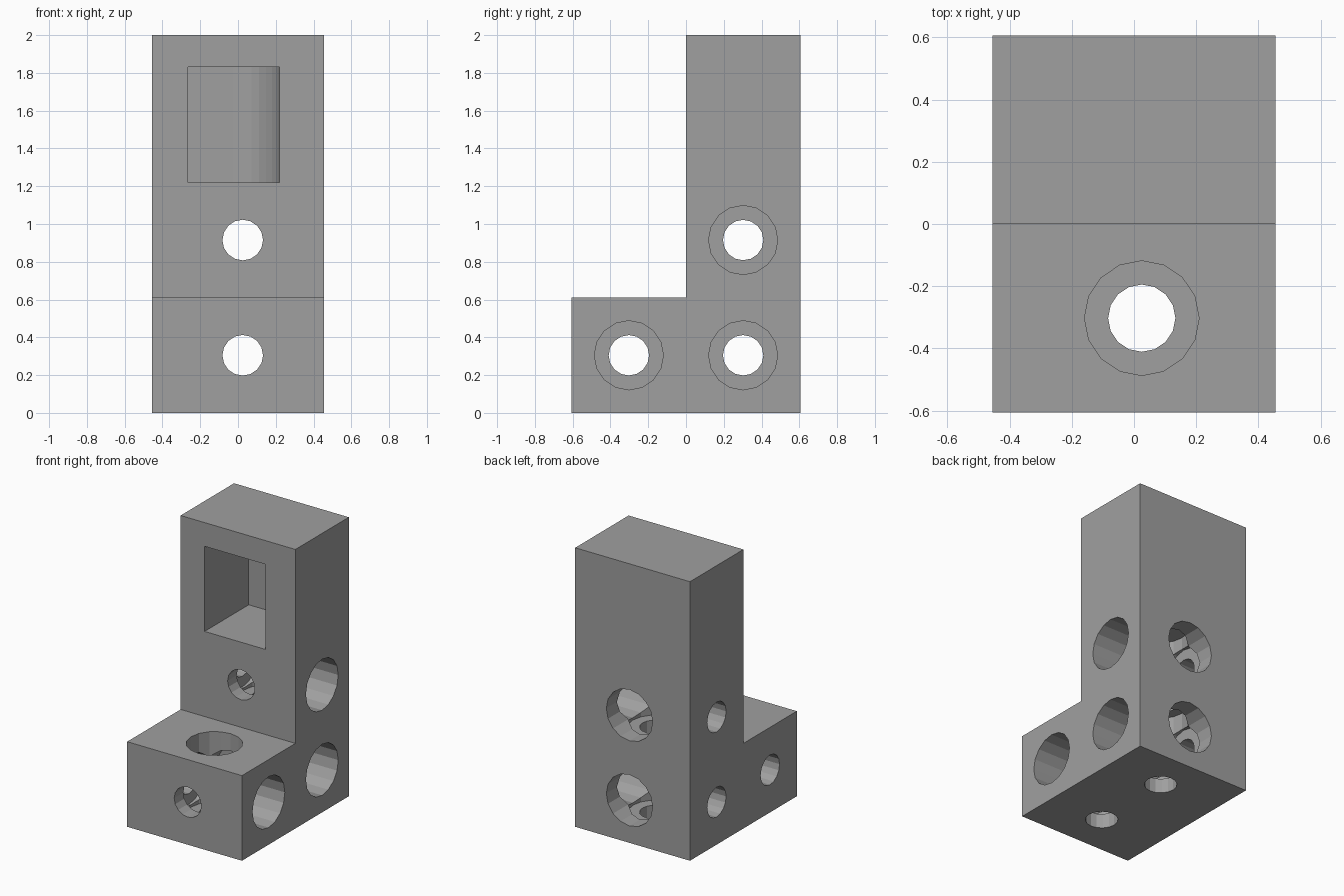
import bpy, bmesh, math
from mathutils import Matrix, Vector

if "Cube" in bpy.data.objects:
    bpy.data.objects.remove(bpy.data.objects["Cube"])

HALF = 0.305          # half of one cubic grid unit
HX, HY = 0.455, 0.605 # half width and half depth
BORE, BOLT = 0.183, 0.107
FLOOR = 0.2           # bore floor distance behind the unit centre

grey = bpy.data.materials.new("plain_grey")
grey.diffuse_color = (0.35, 0.35, 0.35, 1)
grey.use_nodes = True
grey.node_tree.nodes["Principled BSDF"].inputs["Base Color"].default_value = grey.diffuse_color


def make_object(name, bm):
    bmesh.ops.recalc_face_normals(bm, faces=bm.faces)
    mesh = bpy.data.meshes.new(name)
    bm.to_mesh(mesh)
    bm.free()
    mesh.materials.append(grey)
    obj = bpy.data.objects.new(name, mesh)
    bpy.context.collection.objects.link(obj)
    return obj


def prism(name, points, direction):
    """Extrude a closed outline along a direction."""
    bm = bmesh.new()
    low = [bm.verts.new(p) for p in points]
    high = [bm.verts.new(Vector(p) + Vector(direction)) for p in points]
    bm.faces.new(low)
    bm.faces.new(high[::-1])
    for i in range(len(low)):
        j = (i + 1) % len(low)
        bm.faces.new((low[j], low[i], high[i], high[j]))
    return make_object(name, bm)


def cut(cutter):
    cutter.hide_render = True
    mod = body.modifiers.new("cut", "BOOLEAN")
    mod.operation = "DIFFERENCE"
    mod.solver = "MANIFOLD"
    mod.object = cutter
    bpy.context.view_layer.objects.active = body
    bpy.ops.object.modifier_apply(modifier=mod.name)
    bpy.data.objects.remove(cutter, do_unlink=True)


def drill(centre, axis, radius, start, end):
    """Cut a round hole along an axis, between two offsets from the centre."""
    bm = bmesh.new()
    radius += 0.0006 * axis  # keeps crossing holes from sharing exact edges
    bmesh.ops.create_cone(bm, cap_ends=True, segments=16, radius1=radius,
                          radius2=radius, depth=end - start)
    rot = {0: Matrix.Rotation(math.pi / 2, 4, "Y"),
           1: Matrix.Rotation(math.pi / 2, 4, "X"),
           2: Matrix.Identity(4)}[axis]
    pos = Vector(centre)
    pos[axis] += (start + end) / 2
    bm.transform(Matrix.Translation(pos) @ rot)
    cut(make_object("hole_cutter", bm))


# L-shaped body
outline = [(-HY, 0), (HY, 0), (HY, 2), (0, 2), (0, 0.61), (-HY, 0.61)]
body = prism("bracket_body", [(-HX, y, z) for y, z in outline], (2 * HX, 0, 0))

# Counterbored bolt holes along x, y and z in each grid unit:
# (centre, how far the wide bores reach past the centre in x, y, z)
units = [((0.025, -0.3025, 0.305), (0.55, 0.3025, 0.4)),
         ((0.025, 0.3025, 0.305), (0.55, 0.4, 0.305)),
         ((0.025, 0.3025, 0.915), (0.55, 0.4, 0.27))]
for centre, reach in units:
    for axis in range(3):
        drill(centre, axis, BORE, -FLOOR, reach[axis])
        drill(centre, axis, BOLT, -0.6 if axis == 0 else -HALF - 0.08, 0.01)

# Front pocket with a rounded back right corner
r, cx, back = 0.2425, -0.0225, 0.5
pocket = [(cx - r, -0.1), (cx + r, -0.1)]
for i in range(9):
    a = math.radians(90 * i / 8)
    pocket.append((cx + r * math.cos(a), back - r + r * math.sin(a)))
pocket.append((cx - r, back))
cut(prism("pocket_cutter", [(x, y, 1.22) for x, y in pocket], (0, 0, 0.61)))
